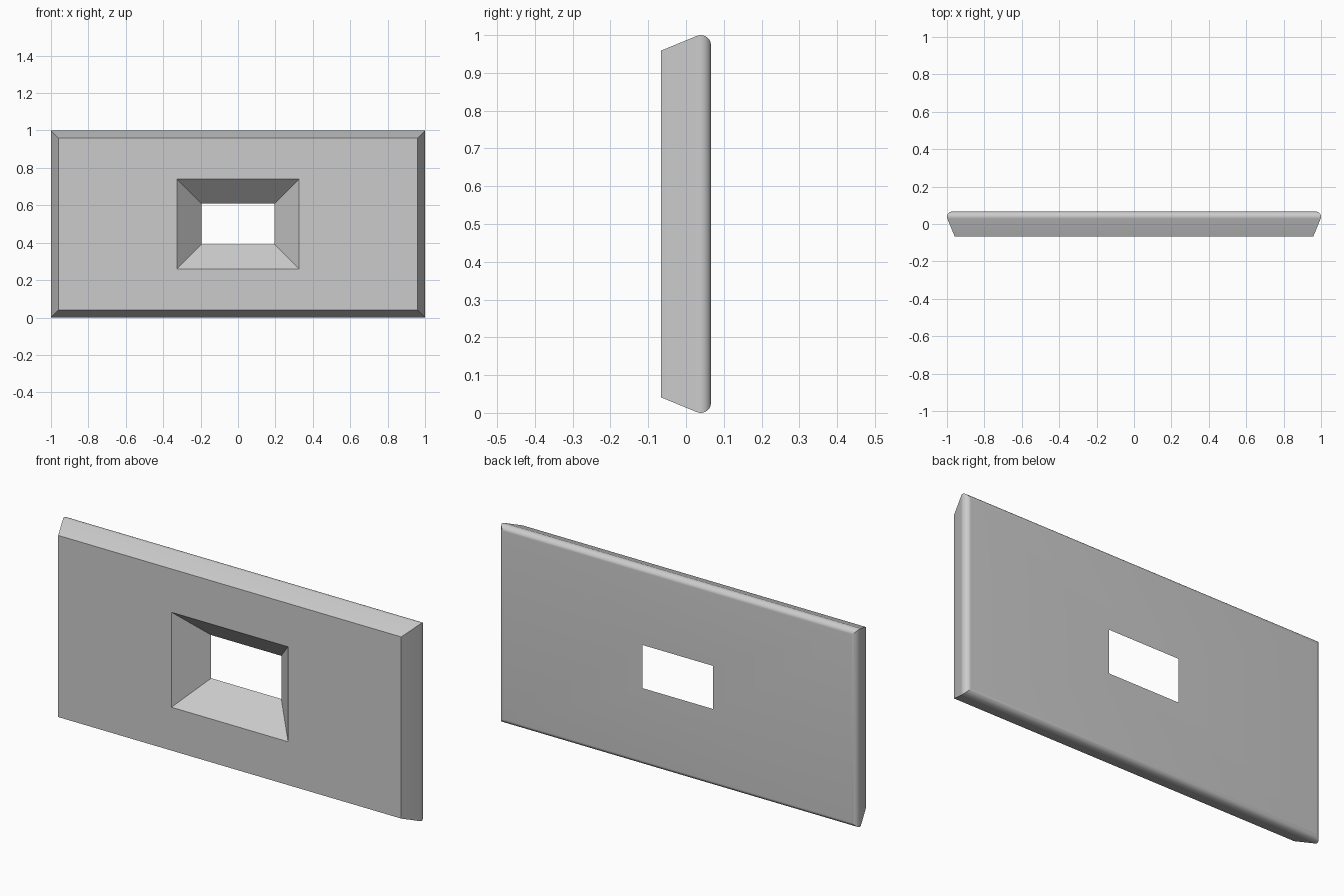
import bpy, bmesh, math

cube = bpy.data.objects.get("Cube")
if cube:
    bpy.data.objects.remove(cube)

HALF_X, HALF_Z, HALF_Y = 1.0, 0.5, 0.066   # overall half sizes
RADIUS, TAPER, STEPS = 0.027, math.atan(0.4), 10

grey = bpy.data.materials.new("plain grey")
grey.use_nodes = True
colour = (0.6, 0.6, 0.6, 1)
grey.diffuse_color = colour
grey.node_tree.nodes["Principled BSDF"].inputs["Base Color"].default_value = colour

bm = bmesh.new()


def ring(half_x, half_z, y):
    """Rectangle of four corners at depth y."""
    return [bm.verts.new((sx * half_x, y, HALF_Z + sz * half_z))
            for sx, sz in ((-1, -1), (1, -1), (1, 1), (-1, 1))]


def outer(inset, y):
    return ring(HALF_X - inset, HALF_Z - inset, y)


# Window flares open towards the front, outer sides taper inwards to the front
rings = [ring(0.196, 0.109, HALF_Y), ring(0.326, 0.24, -HALF_Y), outer(0.041, -HALF_Y)]

# Rounded back edge
for i in range(STEPS + 1):
    a = -TAPER + (math.pi / 2 + TAPER) * i / STEPS
    rings.append(outer(RADIUS * (1 - math.cos(a)),
                       HALF_Y - RADIUS + RADIUS * math.sin(a)))

# Bridge the closed loop of rings
for a, b in zip(rings, rings[1:] + rings[:1]):
    for k in range(4):
        n = (k + 1) % 4
        bm.faces.new((a[k], a[n], b[n], b[k]))
bmesh.ops.recalc_face_normals(bm, faces=bm.faces)

mesh = bpy.data.meshes.new("window_panel")
bm.to_mesh(mesh)
bm.free()
mesh.materials.append(grey)
panel = bpy.data.objects.new("window_panel", mesh)
bpy.context.collection.objects.link(panel)

# Smooth the rounded edge, keep the corners crisp
bpy.context.view_layer.objects.active = panel
panel.select_set(True)
bpy.ops.object.shade_smooth_by_angle(angle=math.radians(20))
